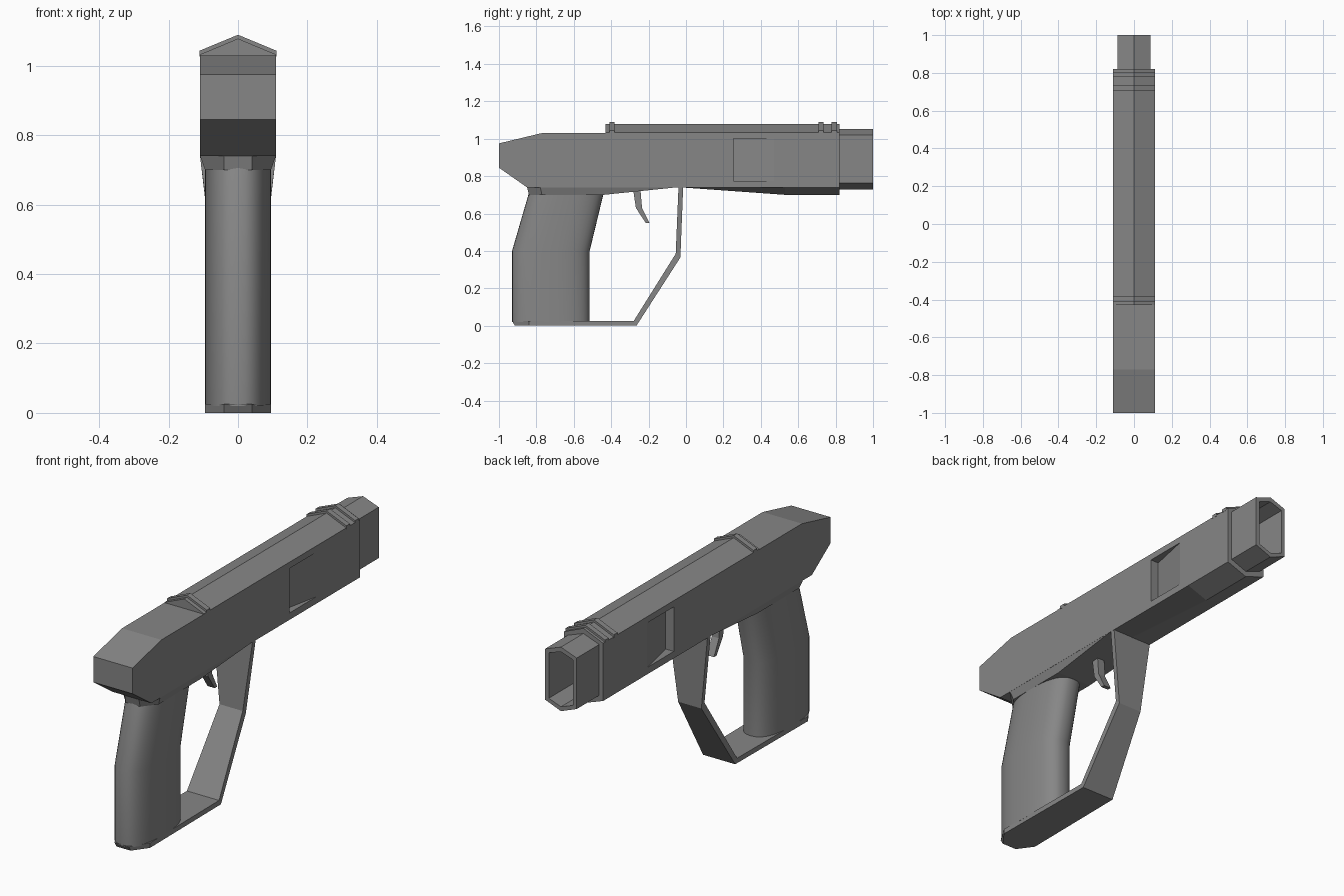
import bpy, bmesh, math

if "Cube" in bpy.data.objects:
    bpy.data.objects.remove(bpy.data.objects["Cube"], do_unlink=True)

GREY = (0.24, 0.24, 0.24, 1)
metal = bpy.data.materials.new("plain grey")
metal.use_nodes = True
metal.diffuse_color = GREY
metal.node_tree.nodes["Principled BSDF"].inputs["Base Color"].default_value = GREY


def loft(name, rings):
    """Skin a row of equal-length rings and cap both ends."""
    bm = bmesh.new()
    rows = [[bm.verts.new(p) for p in ring] for ring in rings]
    n = len(rows[0])
    for a, b in zip(rows, rows[1:]):
        for i in range(n):
            j = (i + 1) % n
            bm.faces.new((a[i], a[j], b[j], b[i]))
    bm.faces.new(rows[0][::-1])
    bm.faces.new(rows[-1])
    bmesh.ops.recalc_face_normals(bm, faces=bm.faces)
    mesh = bpy.data.meshes.new(name)
    bm.to_mesh(mesh)
    bm.free()
    mesh.materials.append(metal)
    obj = bpy.data.objects.new(name, mesh)
    bpy.context.collection.objects.link(obj)
    return obj


def hexagon(y, w, keel, low, high, ridge):
    """Upright six-sided section with a ridge above and a keel below."""
    return [(0, y, keel), (w, y, low), (w, y, high),
            (0, y, ridge), (-w, y, high), (-w, y, low)]


def gable(name, y0, y1, w, base, eave, ridge):
    """Pointed strip running along the top."""
    return loft(name, [[(-w, y, base), (w, y, base), (w, y, eave),
                        (0, y, ridge), (-w, y, eave)] for y in (y0, y1)])


def prism(name, profile, x0, x1):
    """Side profile (y, z) extruded across x."""
    return loft(name, [[(x, y, z) for y, z in profile] for x in (x0, x1)])


def cut(target, cutter):
    mod = target.modifiers.new("cut", "BOOLEAN")
    mod.operation = "DIFFERENCE"
    mod.solver = "EXACT"
    mod.object = cutter
    cutter.hide_render = True
    cutter.hide_viewport = True
    cutter.display_type = "WIRE"


# Main body with sloped back end and keeled underside
W = 0.11
body = loft("body", [
    hexagon(-1.0, W, 0.845, 0.845, 0.975, 0.975),
    hexagon(-0.85, W, 0.74, 0.74, 1.011, 1.011),
    hexagon(-0.77, W, 0.74, 0.74, 1.03, 1.03),
    hexagon(-0.03, W, 0.74, 0.74, 1.03, 1.03),
    hexagon(0.53, W, 0.70, 0.74, 1.03, 1.03),
    hexagon(0.82, W, 0.70, 0.74, 1.03, 1.03)])

# Hollow barrel
barrel = loft("barrel", [hexagon(y, 0.088, 0.728, 0.762, 1.02, 1.052)
                         for y in (0.81, 1.0)])
bore = loft("bore_cutter", [hexagon(y, 0.068, 0.75, 0.775, 1.005, 1.028)
                            for y in (0.5, 1.1)])
cut(body, bore)
cut(barrel, bore)

# Sloping scoop on each side
for side, label in ((1, "left"), (-1, "right")):
    plan = [(0.065, 0.255), (0.13, 0.255), (0.13, 0.47), (W, 0.47)]
    scoop = loft(label + "_scoop_cutter",
                 [[(side * x, y, z) for x, y in plan] for z in (0.775, 1.0)])
    cut(body, scoop)

# Roof strip and raised ribs
gable("roof", -0.43, 0.82, W, 1.025, 1.032, 1.078)
for i, y in enumerate((-0.395, 0.722, 0.792)):
    gable("roof_rib_%d" % (i + 1), y - 0.014, y + 0.014, W + 0.001,
          1.026, 1.043, 1.089)

# Collar between body and grip, tapering away forwards
def collar_ring(w, back, front, z_back, z_front):
    half = [(0.04, back, z_back), (w, back + 0.07, z_back), (w, front, z_front)]
    return half + [(-x, y, z) for x, y, z in reversed(half)]


loft("collar", [collar_ring(W, -0.85, -0.03, 0.742, 0.742),
                collar_ring(0.095, -0.84, -0.44, 0.70, 0.70)])


# Grip with rounded section
def grip_ring(back, front, z, w=0.095, steps=40):
    ring = []
    for i in range(steps):
        a = math.tau * i / steps
        c, s = math.cos(a), math.sin(a)
        ring.append((w * math.copysign(abs(c) ** 0.8, c),
                     (back + front) / 2
                     + (front - back) / 2 * math.copysign(abs(s) ** 0.8, s), z))
    return ring


grip = loft("grip", [grip_ring(-0.93, -0.515, 0.02),
                     grip_ring(-0.93, -0.515, 0.40),
                     grip_ring(-0.84, -0.44, 0.71)])
bpy.ops.object.select_all(action="DESELECT")
grip.select_set(True)
bpy.context.view_layer.objects.active = grip
bpy.ops.object.shade_smooth_by_angle(angle=math.radians(30))

# Base plate and trigger guard as one bent strap: outer y, z, inner y, z, half width
strap = [(-0.915, 0, -0.93, 0.025, 0.04), (-0.84, 0, -0.84, 0.025, 0.095),
         (-0.265, 0, -0.28, 0.025, 0.09), (-0.03, 0.365, -0.055, 0.385, 0.065),
         (-0.015, 0.745, -0.04, 0.745, W)]
loft("base_and_guard", [[(-w, oy, oz), (w, oy, oz), (w, iy, iz), (-w, iy, iz)]
                        for oy, oz, iy, iz, w in strap])

# Trigger
prism("trigger", [(-0.285, 0.745), (-0.245, 0.745), (-0.235, 0.63),
                  (-0.195, 0.55), (-0.215, 0.55), (-0.268, 0.63)], -0.02, 0.02)
